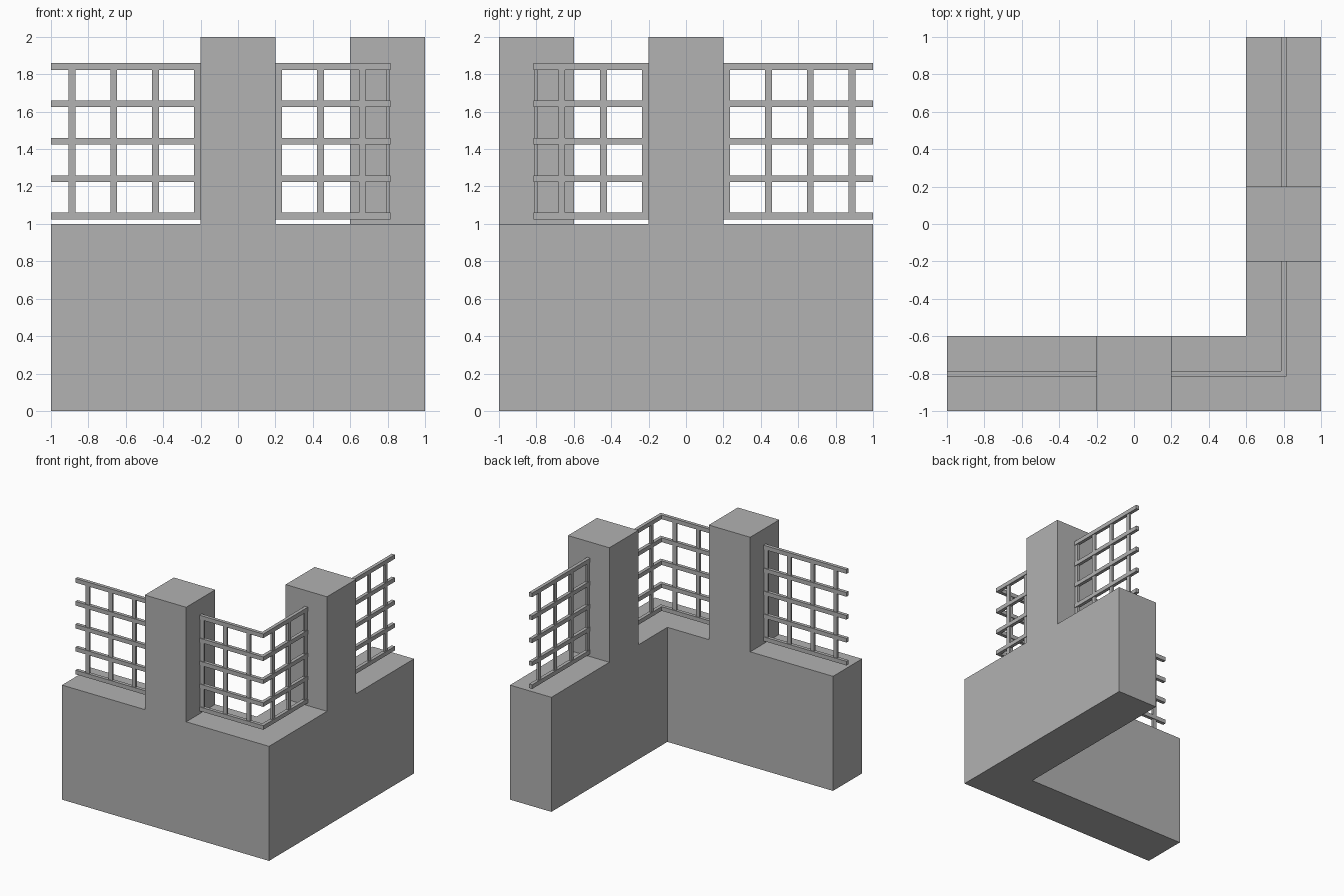
import bpy
import bmesh

cube = bpy.data.objects.get("Cube")
if cube:
    bpy.data.objects.remove(cube, do_unlink=True)

grey = bpy.data.materials.new("stone grey")
grey.use_nodes = True
colour = (0.445, 0.445, 0.445, 1)
grey.diffuse_color = colour
grey.node_tree.nodes["Principled BSDF"].inputs["Base Color"].default_value = colour


def finish(bm, name):
    bmesh.ops.recalc_face_normals(bm, faces=bm.faces[:])
    mesh = bpy.data.meshes.new(name)
    bm.to_mesh(mesh)
    bm.free()
    mesh.materials.append(grey)
    obj = bpy.data.objects.new(name, mesh)
    bpy.context.collection.objects.link(obj)


def extrude_up(bm, faces, height):
    """Extrude a face region upward and return its new top faces."""
    geom = bmesh.ops.extrude_face_region(bm, geom=faces)["geom"]
    verts = [g for g in geom if isinstance(g, bmesh.types.BMVert)]
    bmesh.ops.translate(bm, verts=verts, vec=(0, 0, height))
    return [g for g in geom if isinstance(g, bmesh.types.BMFace)]


def prism(bm, outline, z, height):
    """Add a closed prism standing on a flat outline."""
    base = bm.faces.new([bm.verts.new((x, y, z)) for x, y in outline])
    extrude_up(bm, [base], height)


def mirrored(x, y):
    """Swap the two arms of the corner across its diagonal."""
    return -y, -x


# Corner wall: a row of footprint cells along each arm, raised together
WALL, PILLAR, INNER = 1.0, 0.2, 0.6
stops = [-1, -PILLAR, PILLAR, INNER]
cells = [[(INNER, -1), (1, -1), (1, -INNER), (INNER, -INNER)]]
for a, b in zip(stops, stops[1:]):
    cell = [(a, -1), (b, -1), (b, -INNER), (a, -INNER)]
    cells += [cell, [mirrored(*p) for p in cell]]

bm = bmesh.new()
for cell in cells:
    bm.faces.new([bm.verts.new((x, y, 0)) for x, y in cell])
bmesh.ops.remove_doubles(bm, verts=bm.verts[:], dist=0.001)
bmesh.ops.recalc_face_normals(bm, faces=bm.faces[:])
# Keep the footprint as the underside while the copy rises
bottom = bm.faces[:]
under = bmesh.ops.duplicate(bm, geom=bottom)["geom"]
tops = extrude_up(bm, bottom, WALL)
bmesh.ops.delete(bm, geom=[f for f in bottom if f.is_valid], context="FACES")
bmesh.ops.remove_doubles(bm, verts=bm.verts[:], dist=0.001)

# Pillars: raise the middle cell of each arm
for face in [f for f in tops if f.is_valid]:
    centre = face.calc_center_median()
    if min(abs(centre.x), abs(centre.y)) < 0.01:
        extrude_up(bm, [face], WALL)
        if face.is_valid:
            bmesh.ops.delete(bm, geom=[face], context="FACES_ONLY")
bmesh.ops.dissolve_limit(bm, angle_limit=0.01, verts=bm.verts[:], edges=bm.edges[:])
finish(bm, "corner_wall_with_pillars")

# Lattice rails: straight on the outer arms, mitred round the corner
HALF, RAIL_H = 0.015, 0.036
near, far = 0.8 - HALF, 0.8 + HALF
straight = [(-1, -far), (-PILLAR, -far), (-PILLAR, -near), (-1, -near)]
bend = [(PILLAR, -far), (far, -far), (far, -PILLAR),
        (near, -PILLAR), (near, -near), (PILLAR, -near)]
panels = {
    "left_arm_rails": straight,
    "back_arm_rails": [mirrored(*p) for p in straight],
    "corner_rails": bend,
}
for name, outline in panels.items():
    bm = bmesh.new()
    for i in range(5):
        prism(bm, outline, 1.024 + 0.2 * i, RAIL_H)
    finish(bm, name)

# Lattice uprights, thinner than the rails
BAR, THIN = 0.018, 0.009
bars = [0.218 + 0.2233 * i for i in range(4)]


def upright(bm, x, swap):
    outline = [(x - BAR, -0.8 - THIN), (x + BAR, -0.8 - THIN),
               (x + BAR, -0.8 + THIN), (x - BAR, -0.8 + THIN)]
    if swap:
        outline = [mirrored(*p) for p in outline]
    prism(bm, outline, 1.03, 0.82)


for swap, arm in ((False, "front"), (True, "side")):
    bm = bmesh.new()
    for x in [-b for b in bars] + bars[:3]:
        upright(bm, x, swap)
    finish(bm, arm + "_uprights")
